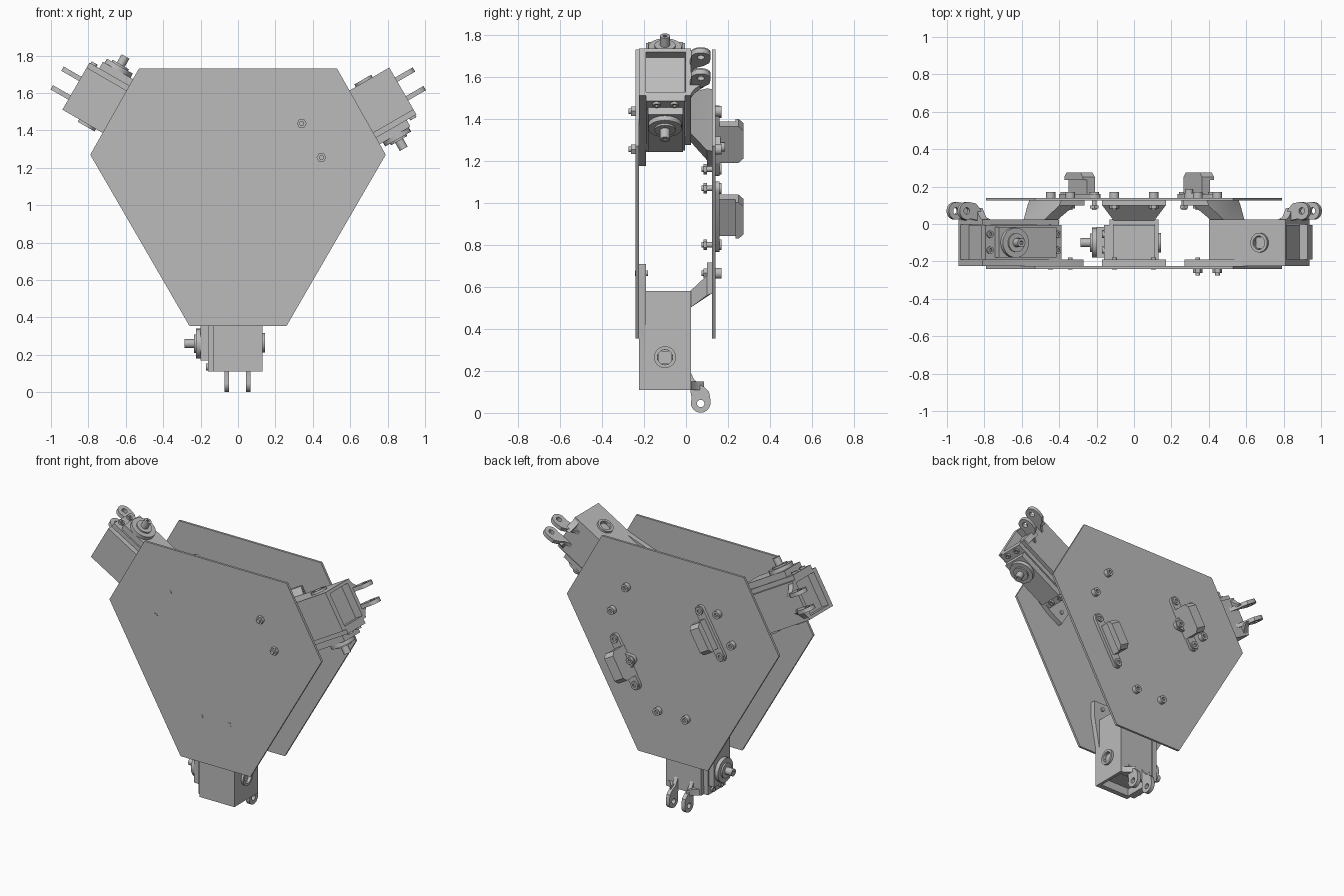
import bpy, bmesh, math
from mathutils import Matrix, Vector

if "Cube" in bpy.data.objects:
    bpy.data.objects.remove(bpy.data.objects["Cube"])

grey = bpy.data.materials.new("plain grey")
grey.use_nodes = True
COLOR = (0.5, 0.5, 0.5, 1)
grey.diffuse_color = COLOR
grey.node_tree.nodes["Principled BSDF"].inputs["Base Color"].default_value = COLOR

HUB = 1.119          # height of the three-fold axis
made = []


def spin(i):
    """Turn by thirds around the hub axis."""
    c = Matrix.Translation((0, 0, HUB))
    return c @ Matrix.Rotation(-i * math.tau / 3, 4, 'Y') @ c.inverted()


def add(name, mesh, turns=(0,), place=None):
    """Finish a mesh and place it on the given arms."""
    bm = bmesh.new()
    bm.from_mesh(mesh)
    bmesh.ops.remove_doubles(bm, verts=bm.verts, dist=1e-5)
    bmesh.ops.recalc_face_normals(bm, faces=bm.faces)
    bm.to_mesh(mesh)
    bm.free()
    mesh.materials.clear()
    mesh.materials.append(grey)
    for i in turns:
        ob = bpy.data.objects.new(name, mesh)
        ob.matrix_world = place if place else spin(i)
        bpy.context.collection.objects.link(ob)
        made.append(ob)


def hull(name, pts, **kw):
    bm = bmesh.new()
    for p in pts:
        bm.verts.new(p)
    bmesh.ops.convex_hull(bm, input=bm.verts)
    me = bpy.data.meshes.new(name)
    bm.to_mesh(me)
    bm.free()
    add(name, me, **kw)


def box(name, x, y, z, **kw):
    hull(name, [(a, b, c) for a in x for b in y for c in z], **kw)


def circle(u, v, r, n=20, start=0.0, sweep=math.tau):
    return [(u + r * math.cos(start + sweep * k / n), v + r * math.sin(start + sweep * k / n))
            for k in range(n)]


def prism(name, axis, lo, hi, *loops, **kw):
    """Extrude an outline (further loops are holes) along an axis."""
    cu = bpy.data.curves.new(name, 'CURVE')
    cu.dimensions, cu.fill_mode, cu.extrude = '2D', 'BOTH', (hi - lo) / 2
    for loop in loops:
        s = cu.splines.new('POLY')
        s.points.add(len(loop) - 1)
        for p, (u, v) in zip(s.points, loop):
            p.co = (u, v, 0, 1)
        s.use_cyclic_u = True
    ob = bpy.data.objects.new(name, cu)
    me = bpy.data.meshes.new_from_object(ob)
    bpy.data.objects.remove(ob)
    mid = (lo + hi) / 2
    for v in me.vertices:
        u, w, t = v.co
        t += mid
        v.co = {'X': (t, u, w), 'Y': (u, t, w), 'Z': (u, w, t)}[axis]
    add(name, me, **kw)


ARMS = dict(turns=(0, 1, 2))

# Two hexagonal plates
right = [(0.26, 0.355), (0.79, 1.27), (0.53, 1.73)]
outline = right + [(-x, z) for x, z in reversed(right)]
prism("front_plate", 'Y', -0.24, -0.225, outline)
prism("back_plate", 'Y', 0.125, 0.14, outline)

# Servo bracket: walls and end rails
side = [(0.13, 0.11), (0.13, 0.38), (0.17, 0.6), (0.17, 0.71)]
prism("bracket_front_wall", 'Y', -0.225, -0.19,
      side + [(-x, z) for x, z in reversed(side)], **ARMS)
box("bracket_back_wall", (-0.13, 0.13), (-0.003, 0.025), (0.11, 0.58), **ARMS)
prism("bracket_side_wall", 'X', 0.11, 0.13,
      [(-0.225, 0.11), (0.025, 0.11), (0.025, 0.58), (-0.225, 0.58)],
      circle(-0.1, 0.265, 0.035), **ARMS)
for z in (0.11, 0.53):
    box("bracket_rail", (-0.13, -0.11), (-0.225, 0.025), (z, z + 0.05), **ARMS)
prism("pivot_ring", 'X', 0.12, 0.145, circle(-0.1, 0.265, 0.052, 28),
      circle(-0.1, 0.265, 0.036, 28), **ARMS)
box("pivot_ring_core", (0.1, 0.125), (-0.13, -0.07), (0.235, 0.295), **ARMS)

# Sloped rear support with its mounting tab
hull("rear_support",
     [(s * x, y, z) for s in (-1, 1) for x, y, z in
      ((0.11, 0.02, 0.5), (0.11, 0.02, 0.58), (0.17, 0.1, 0.56), (0.17, 0.1, 0.655),
       (0.17, 0.125, 0.57), (0.17, 0.125, 0.655))], **ARMS)
box("rear_tab", (-0.17, 0.17), (0.1, 0.125), (0.57, 0.715), **ARMS)

# Pivot lugs on the tip, with flared roots
lug = [(0.02, 0.2), (0.02, 0.11), (0.027, 0.07)]
lug += circle(0.07, 0.048, 0.047, 16, math.pi, math.pi) + [(0.117, 0.06), (0.11, 0.1)]
lug += [(0.085, 0.125), (0.055, 0.14), (0.035, 0.165)]
for s, x in ((-1, -0.06), (1, 0.055)):
    prism("pivot_lug", 'X', x - 0.013, x + 0.013, lug, circle(0.07, 0.045, 0.018, 14), **ARMS)
    root = [(x, 0.02), (x, 0.085), (x + s * 0.018, 0.06), (x + s * 0.035, 0.04), (s * 0.125, 0.02)]
    prism("lug_root", 'Z', 0.11, 0.15, root, **ARMS)

# Servo
box("servo_body", (-0.13, 0.11), (-0.19, -0.005), (0.165, 0.53), **ARMS)
box("servo_flange", (-0.16, -0.13), (-0.19, -0.005), (0.11, 0.58), **ARMS)
box("servo_gearbox", (-0.2, -0.16), (-0.18, -0.015), (0.17, 0.525), **ARMS)
prism("servo_collar", 'X', -0.225, -0.2, circle(-0.1, 0.26, 0.08, 28), **ARMS)
prism("servo_disc", 'X', -0.235, -0.225, circle(-0.1, 0.26, 0.05, 24), **ARMS)
prism("servo_shaft", 'X', -0.285, -0.235, circle(-0.1, 0.26, 0.024, 16),
      circle(-0.1, 0.26, 0.01, 10), **ARMS)
for z in (0.135, 0.555):
    for y in (-0.14, -0.055):
        prism("flange_screw", 'X', -0.172, -0.16, circle(y, z, 0.019, 14),
              circle(y, z, 0.01, 6), **ARMS)


def bolt(x, z, **kw):
    """Socket-head screw through the back plate with a nut inside."""
    prism("screw_head", 'Y', 0.14, 0.17, circle(x, z, 0.026, 18), circle(x, z, 0.013, 6), **kw)
    prism("screw_shank", 'Y', 0.075, 0.155, circle(x, z, 0.013, 12), **kw)
    prism("screw_nut", 'Y', 0.083, 0.1, circle(x, z, 0.025, 6), **kw)


# Plate fasteners
for x in (-0.105, 0.105):
    bolt(x, 0.665, **ARMS)
    prism("front_pin", 'Y', -0.243, -0.18, circle(x, 0.665, 0.013, 12), **ARMS)
    prism("front_nut", 'Y', -0.262, -0.24, circle(x, 0.665, 0.026, 6), turns=(1,))
    prism("front_screw_end", 'Y', -0.275, -0.24, circle(x, 0.665, 0.013, 12), turns=(1,))

# Two clips on the back, opposite one another
for cx, cz, turn in ((0.345, 0.935, 30), (-0.29, 1.295, 210)):
    at = dict(place=Matrix.Translation((cx, 0, cz)) @ Matrix.Rotation(math.radians(turn), 4, 'Y'))
    foot = circle(0, 0.155, 0.034, 10, 0, math.pi) + circle(0, -0.155, 0.034, 10, math.pi, math.pi)
    prism("clip_foot", 'Y', 0.14, 0.16, foot, **at)
    block = [(0.14, -0.1), (0.25, -0.1), (0.275, -0.075), (0.275, 0.075), (0.25, 0.1), (0.14, 0.1)]
    for name, lo, hi in (("clip_wall", -0.036, 0.012), ("clip_lip", 0.012, 0.038)):
        shape = block if lo < 0 else [(max(y, 0.235), z) for y, z in block]
        prism(name, 'X', lo, hi, shape, **at)
    lobe = [(-0.02, 0.06), (-0.02, -0.06)] + circle(-0.055, 0, 0.03, 10, -math.pi / 2, -math.pi)
    prism("clip_lobe", 'Y', 0.14, 0.165, lobe, **at)
    prism("lobe_screw", 'Y', 0.165, 0.185, circle(-0.058, 0, 0.022, 16),
          circle(-0.058, 0, 0.011, 6), **at)
    for z in (-0.155, 0.155):
        bolt(0, z, **at)

# Smooth round parts, keep edges sharp
bpy.ops.object.select_all(action='DESELECT')
for ob in made:
    ob.select_set(True)
bpy.context.view_layer.objects.active = made[0]
bpy.ops.object.shade_smooth_by_angle(angle=math.radians(35))
